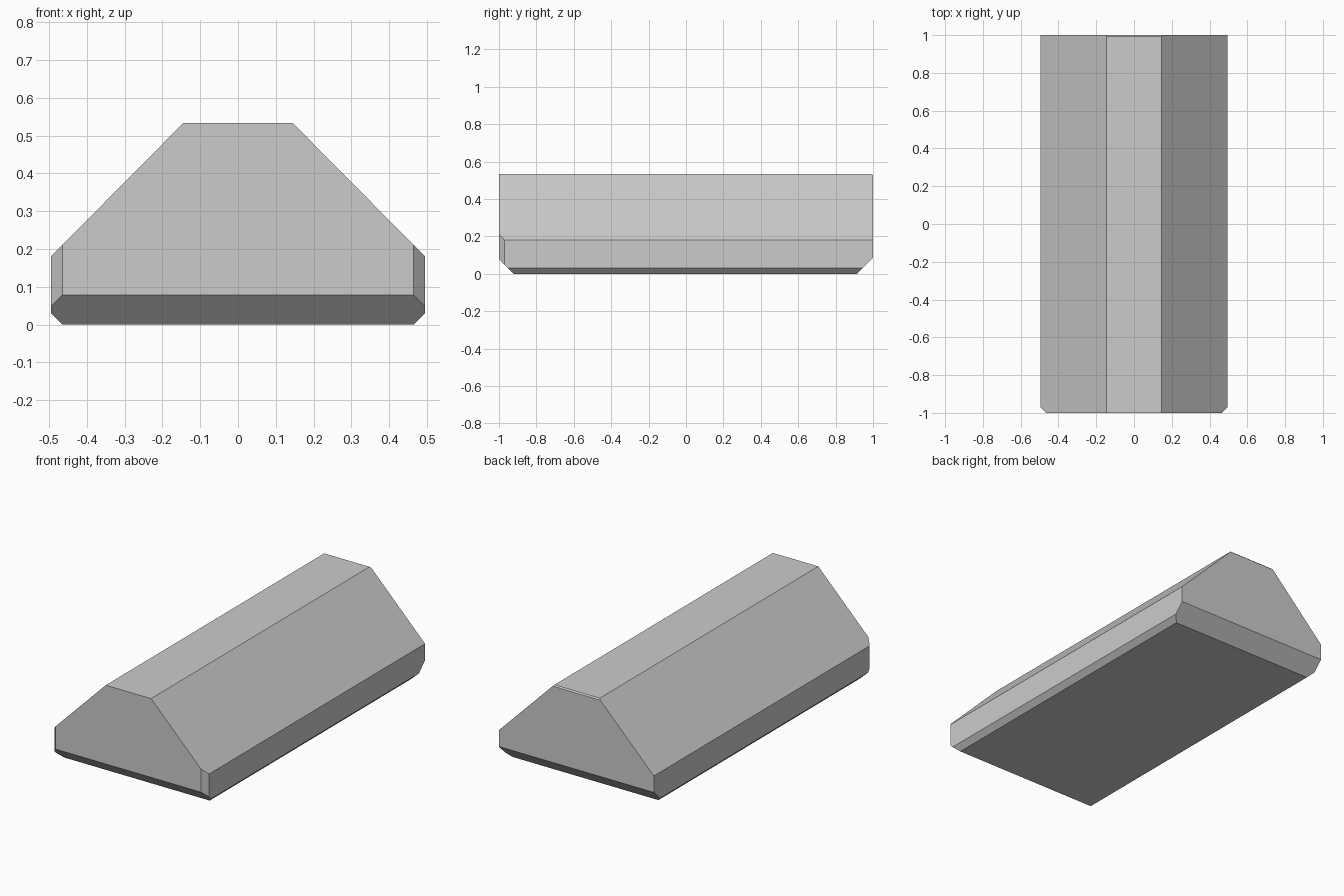
import bpy, bmesh
from mathutils import Vector

if "Cube" in bpy.data.objects:
    bpy.data.objects.remove(bpy.data.objects["Cube"])

# Plain block enclosing the whole bar
bm = bmesh.new()
bmesh.ops.create_cube(bm, size=1)
for v in bm.verts:
    v.co = Vector((v.co.x * 0.99, v.co.y * 2, (v.co.z + 0.5) * 0.533))


def cut(point, normal):
    """Slice off everything beyond the plane and cap the opening."""
    geom = bm.verts[:] + bm.edges[:] + bm.faces[:]
    res = bmesh.ops.bisect_plane(bm, geom=geom, dist=1e-6, plane_co=point,
                                 plane_no=Vector(normal).normalized(), clear_outer=True)
    edges = [e for e in res["geom_cut"] if isinstance(e, bmesh.types.BMEdge)]
    bmesh.ops.contextual_create(bm, geom=edges)


for s in (-1, 1):
    cut((s * 0.495, 0, 0.18), (s * 0.353, 0, 0.35))    # sloped roof side
    cut((s * 0.495, 0, 0.03), (s, 0, -1))              # lower side bevel
    cut((s * 0.465, -1, 0), (s, -1, 0))                # front upright corner bevel

cut((0, -1, 0.078), (0, -1, -1))                       # front lower bevel
cut((0, 1, 0.085), (0, 1, -1))                         # back lower bevel
cut((0, 0.993, 0.533), (0, 1, 1))                      # small back top bevel

bmesh.ops.recalc_face_normals(bm, faces=bm.faces[:])
mesh = bpy.data.meshes.new("bevelled_bar")
bm.to_mesh(mesh)
bm.free()
bpy.context.collection.objects.link(bpy.data.objects.new("bevelled_bar", mesh))
